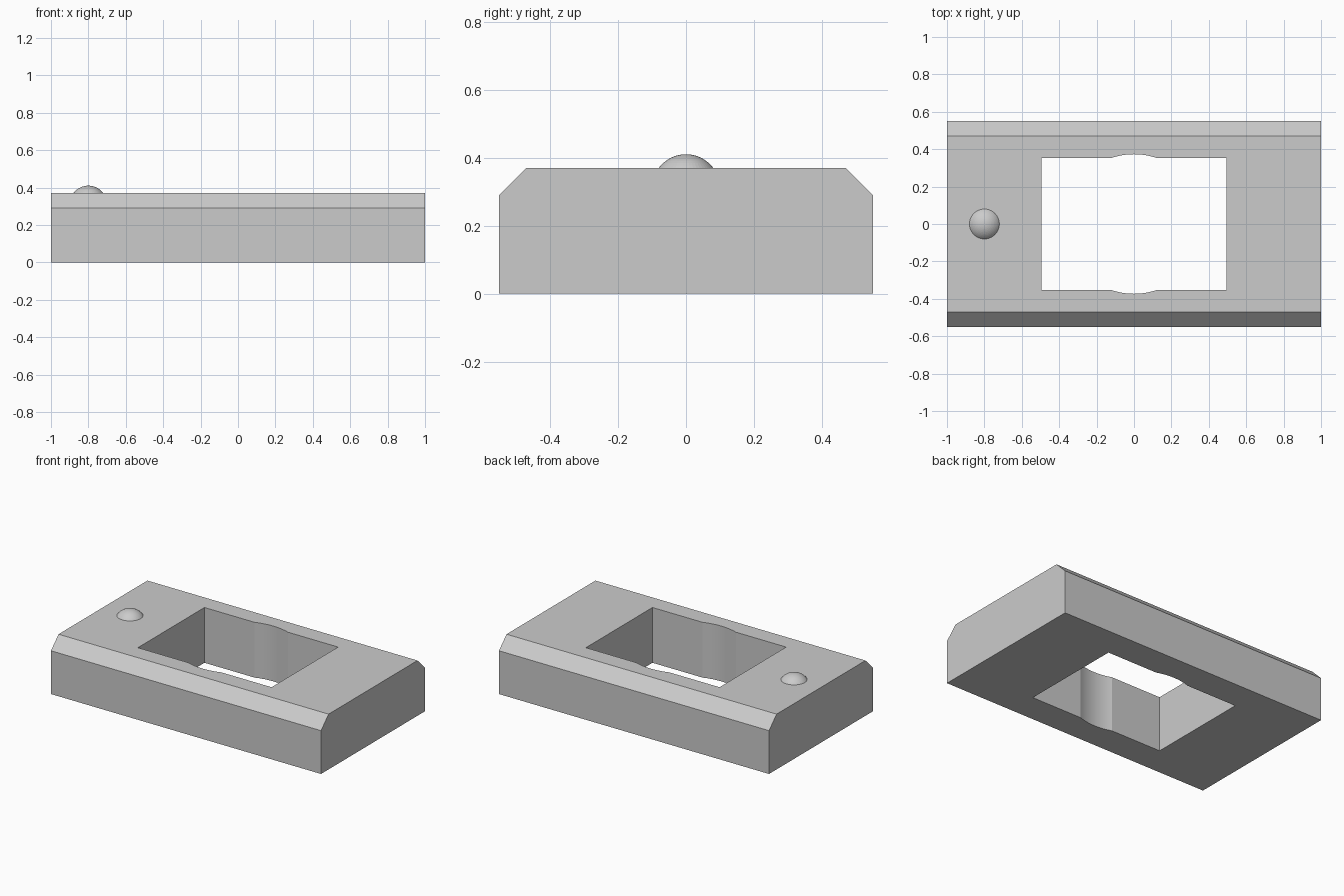
import bpy
import bmesh
from math import asin, cos, pi, sin
from mathutils import Matrix, Vector

WIDTH, DEPTH, HEIGHT, CHAMFER = 2.0, 1.1, 0.37, 0.08
HOLE_X, HOLE_Y, HOLE_R = 0.495, 0.352, 0.373
DOME_X, DOME_R, DOME_H = -0.8, 0.08, 0.04

if "Cube" in bpy.data.objects:
    bpy.data.objects.remove(bpy.data.objects["Cube"], do_unlink=True)

grey = bpy.data.materials.new("plain grey")
grey.use_nodes = True
grey.diffuse_color = (0.6, 0.6, 0.6, 1)
grey.node_tree.nodes["Principled BSDF"].inputs["Base Color"].default_value = grey.diffuse_color


def finish(name, bm):
    bmesh.ops.recalc_face_normals(bm, faces=bm.faces)
    mesh = bpy.data.meshes.new(name)
    bm.to_mesh(mesh)
    bm.free()
    mesh.materials.append(grey)
    obj = bpy.data.objects.new(name, mesh)
    bpy.context.collection.objects.link(obj)
    return obj


def prism(name, outline, offset):
    """Extrude a closed outline along an offset."""
    bm = bmesh.new()
    face = bm.faces.new([bm.verts.new(p) for p in outline])
    side = bmesh.ops.extrude_face_region(bm, geom=[face])["geom"]
    moved = [v for v in side if isinstance(v, bmesh.types.BMVert)]
    bmesh.ops.translate(bm, verts=moved, vec=offset)
    if not any(face in e.link_faces for e in bm.edges):
        bm.faces.new([bm.verts.new(p) for p in outline])
    return finish(name, bm)


def smooth(obj):
    bpy.ops.object.select_all(action="DESELECT")
    obj.select_set(True)
    bpy.context.view_layer.objects.active = obj
    bpy.ops.object.shade_smooth_by_angle(angle=pi / 36)


# Block with chamfered front and back top edges
y, x = DEPTH / 2, WIDTH / 2
half = [(y, 0), (y, HEIGHT - CHAMFER), (y - CHAMFER, HEIGHT)]
section = half + [(-a, b) for a, b in reversed(half)]
block = prism("block", [(-x, a, b) for a, b in section], (WIDTH, 0, 0))

# Rectangular opening, bulged where a round bore passes through it
reach = asin((HOLE_R**2 - HOLE_Y**2) ** 0.5 / HOLE_R)
steps = 16
arc = [reach * (1 - 2 * i / steps) for i in range(steps + 1)]
edge = [(HOLE_X, HOLE_Y)] + [(HOLE_R * sin(a), HOLE_R * cos(a)) for a in arc] + [(-HOLE_X, HOLE_Y)]
outline = edge + [(-a, -b) for a, b in edge]
cutter = prism("opening_cutter", [(a, b, -0.1) for a, b in outline], (0, 0, HEIGHT + 0.2))
cutter.hide_render = True

cut = block.modifiers.new("opening", "BOOLEAN")
cut.operation = "DIFFERENCE"
cut.solver = "EXACT"
cut.object = cutter
bpy.context.view_layer.objects.active = block
bpy.ops.object.modifier_apply(modifier=cut.name)
bpy.data.objects.remove(cutter, do_unlink=True)
smooth(block)

# Shallow domed button near the right end
radius = (DOME_R**2 + DOME_H**2) / (2 * DOME_H)
spread = asin(DOME_R / radius)
centre = Vector((DOME_X, 0, HEIGHT + DOME_H - radius))
bm = bmesh.new()
rings = 10
path = [bm.verts.new(centre + radius * Vector((sin(spread * i / rings), 0, cos(spread * i / rings))))
        for i in range(rings + 1)]
edges = [bm.edges.new(pair) for pair in zip(path, path[1:])]
bmesh.ops.spin(bm, geom=path + edges, cent=centre, axis=(0, 0, 1), angle=2 * pi, steps=48)
bmesh.ops.remove_doubles(bm, verts=bm.verts, dist=0.0001)
dome = finish("domed_button", bm)
for face in dome.data.polygons:
    if face.normal.z < 0:
        dome.data.flip_normals()
        break
smooth(dome)
